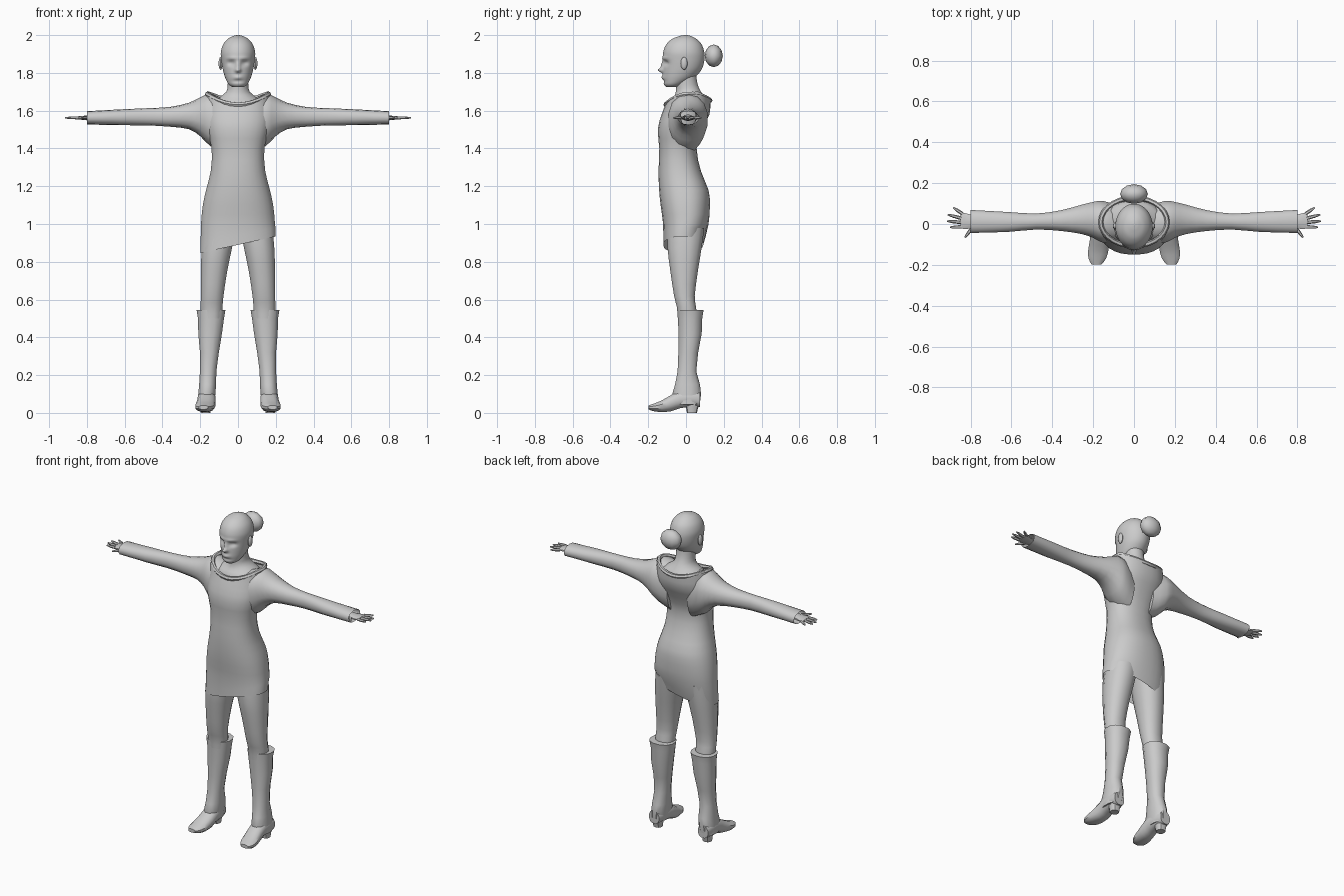
import bpy, bmesh, math
from mathutils import Vector

if "Cube" in bpy.data.objects:
    bpy.data.objects.remove(bpy.data.objects["Cube"])

grey = bpy.data.materials.new("plain grey")
grey.diffuse_color = (0.6, 0.6, 0.6, 1)
grey.use_nodes = True
grey.node_tree.nodes["Principled BSDF"].inputs["Base Color"].default_value = grey.diffuse_color


def finish(name, bm, angle=40):
    bmesh.ops.recalc_face_normals(bm, faces=bm.faces)
    me = bpy.data.meshes.new(name)
    bm.to_mesh(me)
    bm.free()
    ob = bpy.data.objects.new(name, me)
    bpy.context.collection.objects.link(ob)
    me.materials.append(grey)
    bpy.ops.object.select_all(action='DESELECT')
    ob.select_set(True)
    bpy.context.view_layer.objects.active = ob
    bpy.ops.object.shade_smooth_by_angle(angle=math.radians(angle))
    return ob


def refine(rows, steps):
    """Catmull-Rom interpolation between section rows."""
    rows = [Vector(r) for r in rows]
    out = []
    for i in range(len(rows) - 1):
        a, b, c, d = rows[max(i - 1, 0)], rows[i], rows[i + 1], rows[min(i + 2, len(rows) - 1)]
        for k in range(steps):
            t = k / steps
            out.append(0.5 * (2 * b + (c - a) * t + (2 * a - 5 * b + 4 * c - d) * t * t
                              + (3 * b - a - 3 * c + d) * t ** 3))
    return out + [rows[-1]]


def loft(name, axis, rows, n=12, steps=1, power=1.0, side=1, caps=(True, True), shape=None, angle=40):
    """Rows are (position, u min, u max, v min, v max) along the axis."""
    bm = bmesh.new()
    rings = []
    for t, u0, u1, v0, v1 in refine(rows, steps):
        ring = []
        for k in range(n):
            a = 2 * math.pi * (k + 0.5) / n
            c, s = math.cos(a), math.sin(a)
            u = (u0 + u1) / 2 + (u1 - u0) / 2 * math.copysign(abs(c) ** power, c)
            v = (v0 + v1) / 2 + (v1 - v0) / 2 * math.copysign(abs(s) ** power, s)
            p = {'x': Vector((t, u, v)), 'y': Vector((u, t, v)), 'z': Vector((u, v, t))}[axis]
            if shape:
                p = shape(p)
            p.x *= side
            ring.append(bm.verts.new(p))
        rings.append(ring)
    for r, q in zip(rings, rings[1:]):
        for k in range(n):
            bm.faces.new((r[k], r[(k + 1) % n], q[(k + 1) % n], q[k]))
    if caps[0]:
        bm.faces.new(rings[0])
    if caps[1]:
        bm.faces.new(rings[-1])
    return finish(name, bm, angle)


def ball(name, loc, size, seg=16):
    bm = bmesh.new()
    bmesh.ops.create_uvsphere(bm, u_segments=seg, v_segments=seg // 2, radius=1)
    for v in bm.verts:
        v.co = Vector(loc) + Vector(v.co[i] * size[i] for i in range(3))
    return finish(name, bm)


def bump(x, z, cx, cz, sx, sz):
    return math.exp(-((x - cx) / sx) ** 2 - ((z - cz) / sz) ** 2)


# head with nose, eye sockets, lips and chin pushed out of the front
def face(p):
    if p.y < -0.03:
        x, z = abs(p.x), p.z
        p.y += 0.016 * bump(x, z, 0.036, 1.852, 0.02, 0.014)
        p.y -= 0.007 * bump(x, z, 0.03, 1.878, 0.03, 0.008)
        p.y -= 0.030 * bump(x, z, 0, 1.814, 0.012, 0.012)
        p.y -= 0.016 * bump(x, z, 0, 1.840, 0.009, 0.022)
        p.y -= 0.008 * bump(x, z, 0, 1.776, 0.022, 0.010)
        p.y += 0.006 * bump(x, z, 0, 1.756, 0.03, 0.007)
    return p


head = [(1.725, .03, -.105, -.04), (1.74, .05, -.117, -.01), (1.77, .066, -.122, .04),
        (1.80, .076, -.122, .07), (1.83, .083, -.121, .088), (1.87, .089, -.122, .098),
        (1.91, .091, -.121, .097), (1.95, .079, -.105, .083), (1.98, .054, -.073, .055),
        (1.995, .026, -.034, .026), (2.0, .006, -.008, .006)]
loft("head", 'z', [(z, -w, w, a, b) for z, w, a, b in head], 56, 5, shape=face, angle=60)
for s in (1, -1):
    ball("ear", (s * .092, -.01, 1.85), (.011, .018, .034), 12)
ball("hair_bun", (0, .147, 1.89), (.068, .048, .06), 12)

# neck widening into the shoulders
neck = [(1.60, .15, -.10, .12), (1.645, .135, -.085, .115), (1.67, .10, -.065, .10),
        (1.70, .063, -.055, .08), (1.74, .055, -.055, .062), (1.79, .055, -.05, .055)]
loft("neck", 'z', [(z, -w, w, a, b) for z, w, a, b in neck], 20, 2)


# dress body: slanted hem below, scooped neckline above
def drape(p):
    if p.z < 0.95:
        p.z += 0.22 * p.x
    if p.z > 1.6:
        p.z += (p.z - 1.6) / 0.03 * (0.06 * (p.x / 0.17) ** 2 + (0.02 if p.y > 0.03 else 0))
    return p


dress = [(.89, .20, -.12, .09), (1.0, .197, -.122, .12), (1.1, .187, -.135, .127),
         (1.18, .17, -.143, .12), (1.28, .145, -.146, .08), (1.4, .14, -.142, .057),
         (1.5, .165, -.15, .088), (1.58, .178, -.13, .125), (1.63, .17, -.11, .13)]
loft("dress", 'z', [(z, -w, w, a, b) for z, w, a, b in dress], 28, 2, 0.88,
     caps=(False, False), shape=drape)

# collar roll along the neckline
bm = bmesh.new()
N, M = 28, 6
grid = []
for i in range(N):
    a = 2 * math.pi * i / N
    c, s = math.cos(a), math.sin(a)
    z = 1.632 + 0.055 * c * c + (0.022 * s if s > 0 else 0)
    grid.append([bm.verts.new(((.163 + .012 * math.cos(b)) * c, .01 + (.118 + .012 * math.cos(b)) * s,
                               z + .013 * math.sin(b)))
                 for b in (2 * math.pi * j / M for j in range(M))])
for i in range(N):
    for j in range(M):
        g, h = grid[i], grid[(i + 1) % N]
        bm.faces.new((g[j], h[j], h[(j + 1) % M], g[(j + 1) % M]))
finish("collar", bm)

# sleeves, hands, legs and boots on both sides
sleeve = [(.07, -.10, .09, 1.37, 1.66), (.15, -.095, .115, 1.415, 1.688), (.20, -.07, .11, 1.465, 1.67),
          (.26, -.05, .095, 1.502, 1.642), (.36, -.035, .068, 1.515, 1.62), (.48, -.028, .052, 1.522, 1.613),
          (.62, -.04, .06, 1.523, 1.607), (.80, -.045, .07, 1.527, 1.597)]
palm = [(.74, -.015, .035, 1.545, 1.58), (.79, -.022, .045, 1.548, 1.575),
        (.83, -.027, .056, 1.552, 1.572), (.85, -.022, .054, 1.554, 1.57)]
fingers = [((.84, .050), (.885, .080)), ((.845, .028), (.912, .046)),
           ((.845, .008), (.915, .014)), ((.845, -.014), (.90, -.016)), ((.79, -.015), (.828, -.066))]
leg = [(.50, .085, .195, -.045, .06), (.56, .08, .20, -.05, .055), (.62, .075, .198, -.065, .048),
       (.75, .055, .198, -.085, .065), (.87, .03, .195, -.10, .085), (.98, .008, .185, -.10, .10)]
shaft = [(.045, .125, .215, -.06, .075), (.10, .118, .212, -.075, .082), (.15, .115, .207, -.06, .076),
         (.22, .113, .203, -.046, .056), (.32, .10, .203, -.042, .066), (.42, .083, .212, -.042, .085),
         (.50, .072, .214, -.044, .088), (.545, .064, .222, -.046, .095)]
foot = [(.075, .135, .205, .03, .11), (.03, .123, .213, .03, .12), (-.03, .118, .214, .024, .12),
        (-.08, .118, .218, .007, .095), (-.13, .124, .226, .004, .066), (-.17, .136, .224, .008, .05),
        (-.198, .158, .208, .018, .04)]
heel = [(0, .145, .198, .005, .058), (.02, .143, .20, .002, .062), (.06, .135, .205, -.01, .075)]
for s in (1, -1):
    loft("sleeve", 'x', sleeve, 14, 2, 0.9, s, caps=(True, False))
    loft("palm", 'x', palm, 10, 1, 0.9, s)
    for (x0, y0), (x1, y1) in fingers:
        d = Vector((x1 - x0, y1 - y0, 0))
        z = 1.562
        n = Vector((-d.y, d.x, 0)).normalized()
        bm = bmesh.new()
        ends = []
        for t, r in ((0, .009), (.6, .008), (1, .004)):
            o = Vector((x0, y0, z)) + d * t
            ring = []
            for k in range(6):
                q = o + r * (n * math.cos(k * math.pi / 3) + Vector((0, 0, math.sin(k * math.pi / 3))))
                ring.append(bm.verts.new((q.x * s, q.y, q.z)))
            ends.append(ring)
        for a, b in zip(ends, ends[1:]):
            for k in range(6):
                bm.faces.new((a[k], a[(k + 1) % 6], b[(k + 1) % 6], b[k]))
        bm.faces.new(ends[0])
        bm.faces.new(ends[-1])
        finish("finger", bm)
    loft("leg", 'z', leg, 12, 2, 0.9, s)
    loft("boot_shaft", 'z', shaft, 12, 1, 0.9, s)
    loft("boot_foot", 'y', foot, 12, 2, 0.85, s)
    loft("boot_heel", 'z', heel, 10, 1, 0.85, s)
